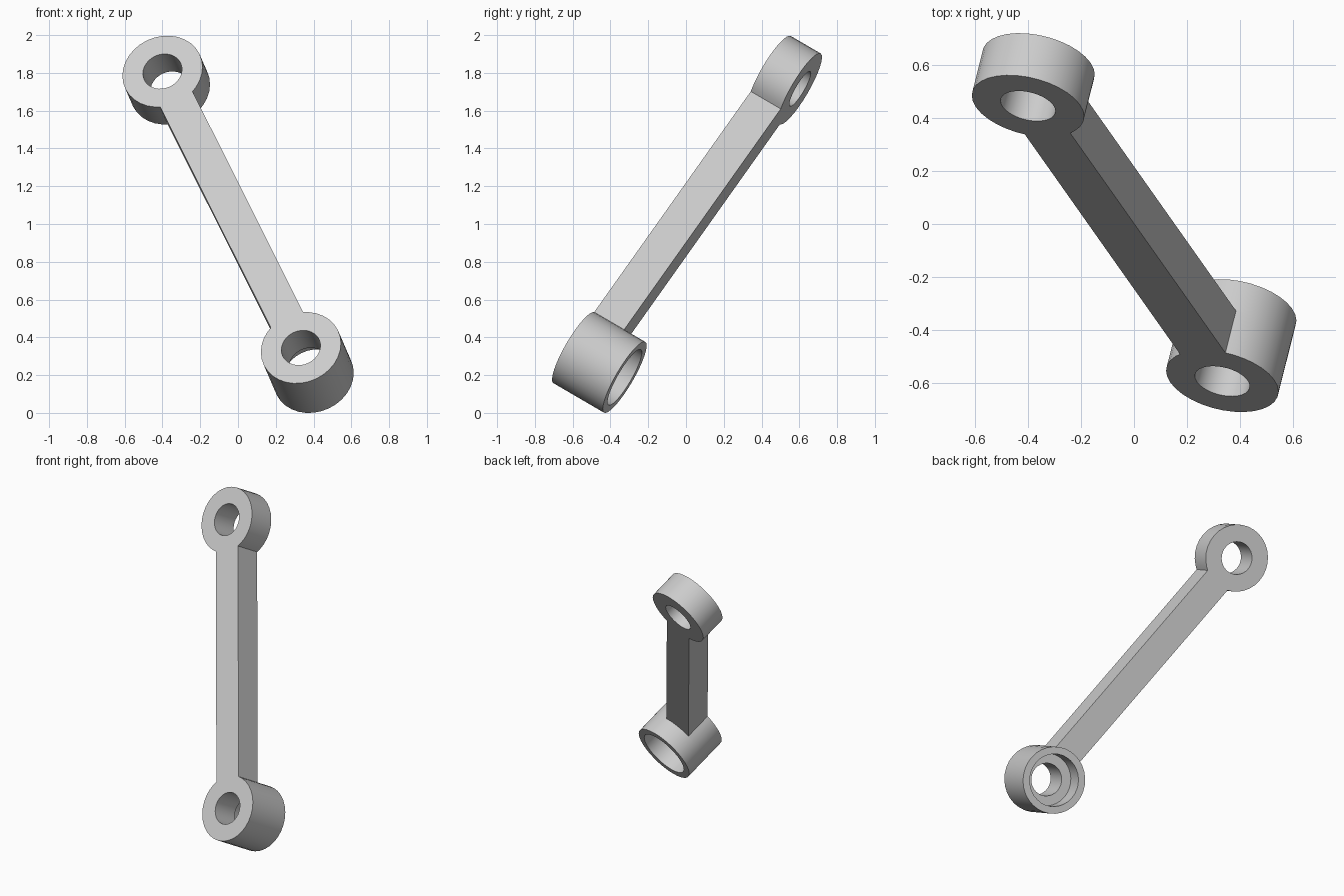
import bpy, bmesh, math
from mathutils import Vector, Matrix

cube = bpy.data.objects.get("Cube")
if cube:
    bpy.data.objects.remove(cube, do_unlink=True)

SEG = 32
RING, HOLE, BORE = 0.217, 0.106, 0.17
HALF_ARM = 0.095
PLATE, BOSS = 0.188, 0.318

# Link frame: x runs down the arm, z runs along the ring axes
upper = Vector((-0.40, 0.445, 1.808))
lower = Vector((0.333, -0.593, 0.345))
along = (lower - upper).normalized()
axis = Vector((0.21, 0.85, -0.487))
axis = (axis - along * axis.dot(along)).normalized()
side = axis.cross(along)
LENGTH = (lower - upper).length
frame = Matrix.Translation(upper) @ Matrix((along, side, axis)).transposed().to_4x4()

grey = bpy.data.materials.new("light grey")
grey.use_nodes = True
colour = (0.6, 0.6, 0.6, 1)
grey.diffuse_color = colour
grey.node_tree.nodes["Principled BSDF"].inputs["Base Color"].default_value = colour


def circle(cx, radius):
    return [(cx + radius * math.cos(2 * math.pi * i / SEG),
             radius * math.sin(2 * math.pi * i / SEG)) for i in range(SEG)]


def ring_arc(cx, facing):
    """Ring outline, open on the side where the arm joins."""
    gap = math.asin(HALF_ARM / RING)
    step = 2 * math.pi / SEG
    angles = [gap] + [i * step for i in range(SEG) if gap < i * step < 2 * math.pi - gap]
    angles.append(2 * math.pi - gap)
    return [(cx + facing * RING * math.cos(a), facing * RING * math.sin(a)) for a in angles]


def extruded(name, loops, start, end):
    """Solid from an outline and its holes."""
    bm = bmesh.new()
    for loop in loops:
        verts = [bm.verts.new((x, y, start)) for x, y in loop]
        for i, v in enumerate(verts):
            bm.edges.new((verts[i - 1], v))
    bmesh.ops.triangle_fill(bm, use_beauty=True, edges=bm.edges[:], normal=(0, 0, 1))
    new = bmesh.ops.extrude_face_region(bm, geom=bm.faces[:], use_keep_orig=True)
    moved = [g for g in new["geom"] if isinstance(g, bmesh.types.BMVert)]
    bmesh.ops.translate(bm, verts=moved, vec=(0, 0, end - start))
    bmesh.ops.recalc_face_normals(bm, faces=bm.faces[:])
    mesh = bpy.data.meshes.new(name)
    bm.to_mesh(mesh)
    bm.free()
    mesh.materials.append(grey)
    obj = bpy.data.objects.new(name, mesh)
    bpy.context.collection.objects.link(obj)
    obj.matrix_world = frame
    bpy.ops.object.select_all(action="DESELECT")
    obj.select_set(True)
    bpy.context.view_layer.objects.active = obj
    bpy.ops.object.shade_smooth_by_angle(angle=math.radians(30))
    return obj


# Flat link with an eye at each end
outline = ring_arc(0, 1) + ring_arc(LENGTH, -1)
extruded("link_arm", [outline, circle(0, HOLE), circle(LENGTH, HOLE)], 0, PLATE)

# Wider-bored collar behind the lower eye
extruded("lower_collar", [circle(LENGTH, RING), circle(LENGTH, BORE)], PLATE, BOSS)
